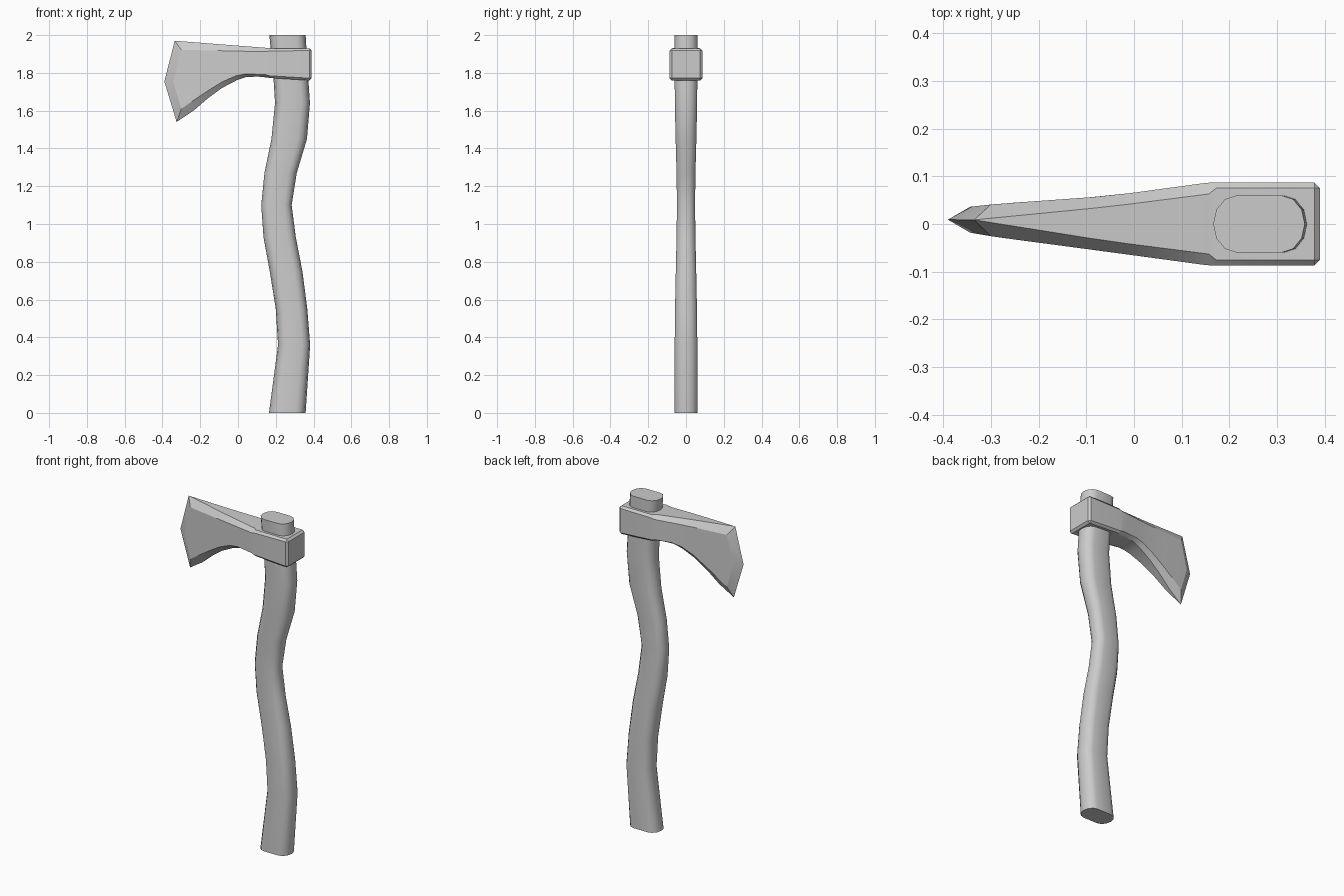
import bpy, bmesh, math

if "Cube" in bpy.data.objects:
    bpy.data.objects.remove(bpy.data.objects["Cube"])


def loft(name, rings, angle, cap_end):
    """Skin a list of equal-length point rings and shade it."""
    bm = bmesh.new()
    loops = [[bm.verts.new(p) for p in ring] for ring in rings]
    n = len(rings[0])
    for a, b in zip(loops, loops[1:]):
        for i in range(n):
            j = (i + 1) % n
            bm.faces.new((a[i], a[j], b[j], b[i]))
    bm.faces.new(loops[0])
    if cap_end:
        bm.faces.new(loops[-1])
    bmesh.ops.remove_doubles(bm, verts=bm.verts, dist=0.0008)
    bmesh.ops.recalc_face_normals(bm, faces=bm.faces)
    mesh = bpy.data.meshes.new(name)
    bm.to_mesh(mesh)
    bm.free()
    obj = bpy.data.objects.new(name, mesh)
    bpy.context.collection.objects.link(obj)
    bpy.ops.object.select_all(action='DESELECT')
    obj.select_set(True)
    bpy.context.view_layer.objects.active = obj
    bpy.ops.object.shade_smooth_by_angle(angle=math.radians(angle))
    return obj


def lerp(pairs, x):
    """Piecewise linear lookup; pairs run from high x to low x."""
    for (x0, v0), (x1, v1) in zip(pairs, pairs[1:]):
        if x >= x1:
            t = min(max((x0 - x) / (x0 - x1), 0), 1)
            return v0 + (v1 - v0) * t
    return pairs[-1][1]


# Handle: curved stadium section (z, left x, right x, half depth)
stations = [
    (0, .164, .358, .06), (.36, .212, .382, .06), (.55, .2, .367, .058),
    (.75, .168, .341, .054), (.93, .135, .306, .05), (1.1, .123, .284, .048),
    (1.27, .14, .311, .05), (1.45, .177, .365, .055), (1.64, .196, .381, .059),
    (1.77, .188, .372, .06), (2, .166, .358, .06)]
rings = []
for z, x0, x1, d in stations:
    c, h = (x0 + x1) / 2, (x1 - x0) / 2
    ring = []
    for side in (1, -1):
        for k in range(7):
            a = math.radians(-90 + 30 * k)
            ring.append((c + side * h * (.49 + .51 * math.cos(a)),
                         side * d * math.sin(a), z))
    rings.append(ring)
loft("handle", rings, 35, True)

# Axe head: eye block lofted into a chamfered, flaring blade
outer = [(.157, .087), (-.05, .059), (-.29, .0345), (-.345, .027)]
inner = [(.172, .075), (.157, .063), (-.335, 0)]
shift = [(-.05, 0), (-.345, .009)]


def ring_from(T, U, M, L, B, widths=None):
    pts = [T, U, M, L, B]
    half = []
    for i, (x, z) in enumerate(pts):
        w = widths[i] if widths else lerp(inner if i in (0, 4) else outer, x)
        if i == 4 and not widths and x < -.32:
            w = 0
        half.append((x, w, z, lerp(shift, x)))
    return ([(x, c + w, z) for x, w, z, c in half] +
            [(x, c - w, z) for x, w, z, c in reversed(half)])


# Eye block
head = [
    ring_from((.39, 1.918), (.39, 1.918), (.39, 1.845), (.39, 1.772), (.39, 1.772), [.075] * 5),
    ring_from((.378, 1.93), (.378, 1.918), (.378, 1.845), (.378, 1.772), (.378, 1.76)),
    ring_from((.172, 1.93), (.165, 1.916), (.165, 1.847), (.165, 1.785), (.172, 1.773)),
    ring_from((.157, 1.932), (.15, 1.912), (.15, 1.848), (.15, 1.79), (.157, 1.775))]

# Blade: lower chamfer line and bottom edge (x, z, x, z)
lower = [
    (.11, 1.792, .11, 1.78), (.045, 1.795, .045, 1.779),
    (-.01, 1.785, -.005, 1.762), (-.085, 1.752, -.085, 1.72),
    (-.165, 1.702, -.16, 1.665), (-.235, 1.655, -.235, 1.6),
    (-.30, 1.61, -.325, 1.54)]
for i, (lx, lz, bx, bz) in enumerate(lower):
    last = i == len(lower) - 1
    tx = -.335 if last else lx
    T = (tx, lerp([(.157, 1.932), (-.335, 1.97)], tx))
    U = (lx, lerp([(.15, 1.912), (-.30, 1.922)], lx))
    M = (-.343, 1.75) if last else (lx - .02 * i / 6, (U[1] + lz) / 2)
    head.append(ring_from(T, U, M, (lx, lz), (bx, bz)))

# Cutting edge
top, mid, bot = (-.335, 1.97), (-.39, 1.755), (-.325, 1.54)
head.append(ring_from(top, top, mid, bot, bot, [0] * 5))
loft("axe_head", head, 20, False)
